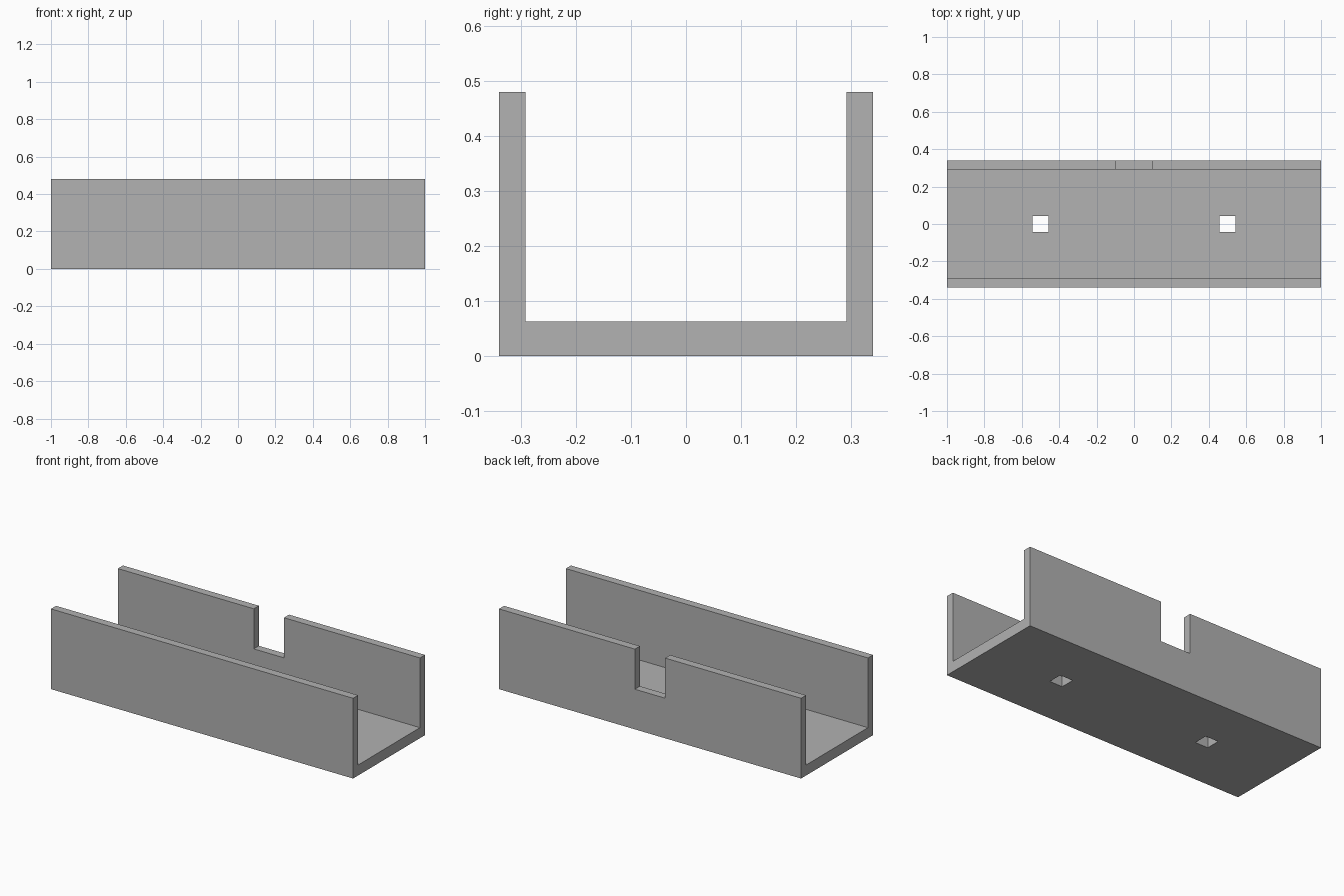
import bpy
import bmesh

cube = bpy.data.objects.get("Cube")
if cube:
    bpy.data.objects.remove(cube, do_unlink=True)

LENGTH, HALF_WIDTH, HEIGHT = 2.0, 0.34, 0.48
INNER, FLOOR = 0.292, 0.063

grey = bpy.data.materials.new("plain grey")
grey.use_nodes = True
colour = (0.445, 0.445, 0.445, 1)
grey.diffuse_color = colour
grey.node_tree.nodes["Principled BSDF"].inputs["Base Color"].default_value = colour


def add_object(name, bm):
    bmesh.ops.recalc_face_normals(bm, faces=bm.faces)
    mesh = bpy.data.meshes.new(name)
    bm.to_mesh(mesh)
    bm.free()
    obj = bpy.data.objects.new(name, mesh)
    bpy.context.collection.objects.link(obj)
    mesh.materials.append(grey)
    return obj


def cut_box(target, name, centre, size):
    """Cut a box-shaped opening and keep the cutter hidden."""
    bm = bmesh.new()
    bmesh.ops.create_cube(bm, size=1)
    bmesh.ops.scale(bm, vec=size, verts=bm.verts)
    bmesh.ops.translate(bm, vec=centre, verts=bm.verts)
    cutter = add_object(name, bm)
    cutter.hide_render = True
    cutter.hide_set(True)
    cutter.display_type = 'WIRE'
    mod = target.modifiers.new(name, 'BOOLEAN')
    mod.operation = 'DIFFERENCE'
    mod.solver = 'EXACT'
    mod.object = cutter
    return cutter


# U-shaped channel: half profile mirrored, then swept along x
half = [(HALF_WIDTH, 0), (HALF_WIDTH, HEIGHT), (INNER, HEIGHT), (INNER, FLOOR)]
profile = half + [(-y, z) for y, z in reversed(half)]
bm = bmesh.new()
end = bm.faces.new([bm.verts.new((-LENGTH / 2, y, z)) for y, z in profile])
swept = bmesh.ops.extrude_face_region(bm, geom=[end], use_keep_orig=True)
moved = [v for v in swept["geom"] if isinstance(v, bmesh.types.BMVert)]
bmesh.ops.translate(bm, vec=(LENGTH, 0, 0), verts=moved)
channel = add_object("channel", bm)

# Notch in the back wall and two square holes in the floor
cutters = [cut_box(channel, "wall_notch_cutter", (0, 0.32, 0.44), (0.2, 0.2, 0.4))]
for side, x in (("right", -0.5), ("left", 0.5)):
    cutters.append(cut_box(channel, side + "_floor_hole_cutter", (x, 0, 0.03), (0.085, 0.085, 0.2)))

# Bake the cuts into the channel and drop the cutters
bpy.context.view_layer.objects.active = channel
for mod in list(channel.modifiers):
    bpy.ops.object.modifier_apply(modifier=mod.name)
for cutter in cutters:
    bpy.data.objects.remove(cutter, do_unlink=True)
